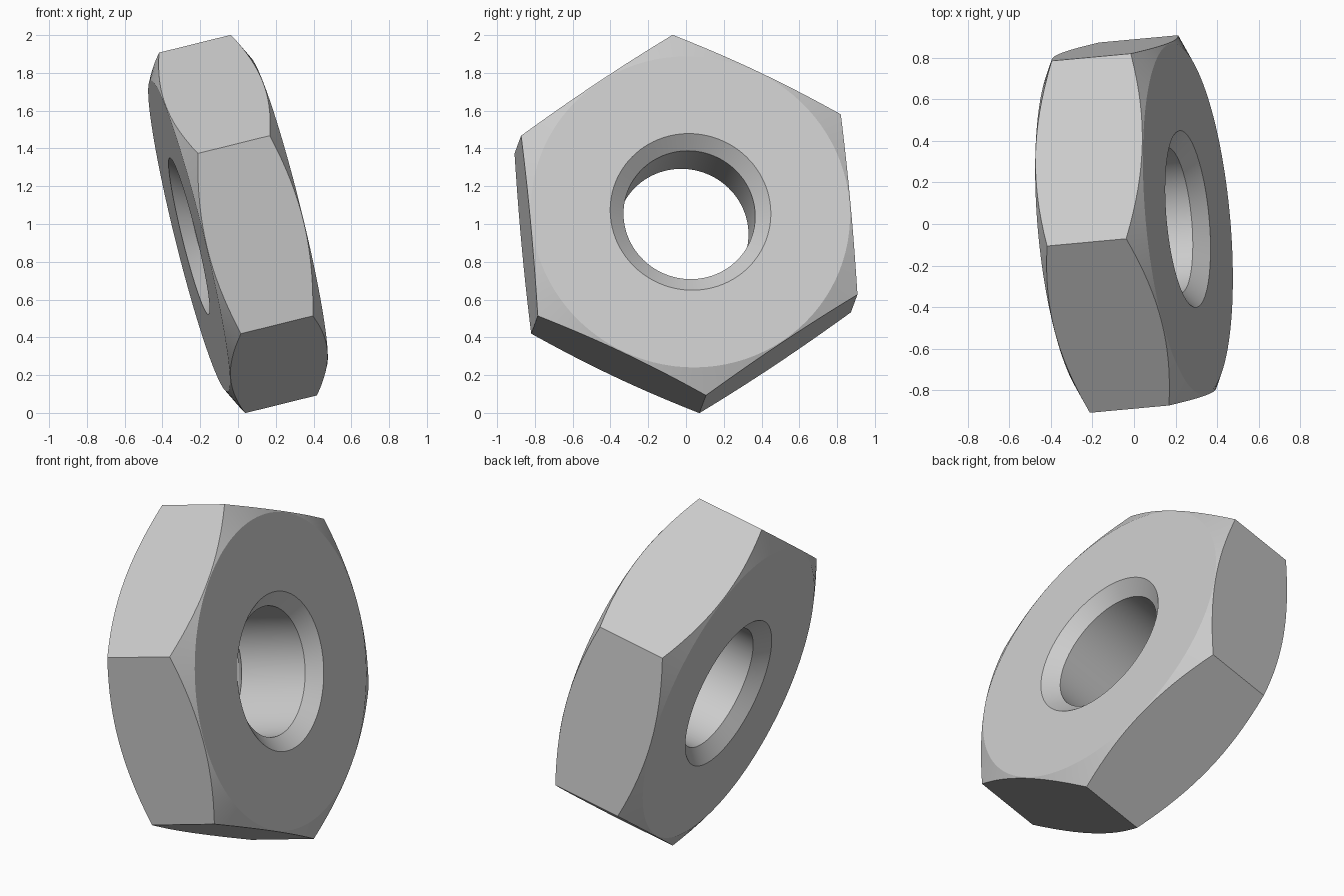
import bpy, bmesh, math
from mathutils import Vector, Matrix

cube = bpy.data.objects.get("Cube")
if cube:
    bpy.data.objects.remove(cube, do_unlink=True)

SEGMENTS = 96
CORNER = 0.985                                  # centre to hexagon corner
FLAT = CORNER * math.cos(math.pi / 6)           # centre to hexagon flat
HALF, BORE, RIM, FACE = 0.268, 0.35, 0.427, 0.848
OUTER = 1.1
SLOPE = 0.52                                    # corner chamfer steepness

# Ring cross-section: bore, countersinks, end faces and conical chamfers
upper = [(OUTER, HALF - (OUTER - FACE) * SLOPE), (FACE, HALF), (RIM, HALF), (BORE, 0.2)]
profile = upper + [(r, -h) for r, h in reversed(upper)]

# Spin the cross-section into a ring
bm = bmesh.new()
rings = []
for i in range(SEGMENTS):
    a = 2 * math.pi * i / SEGMENTS
    rings.append([bm.verts.new((r * math.cos(a), r * math.sin(a), h)) for r, h in profile])
n = len(profile)
for i in range(SEGMENTS):
    p, q = rings[i], rings[(i + 1) % SEGMENTS]
    for j in range(n):
        k = (j + 1) % n
        bm.faces.new((p[j], q[j], q[k], p[k]))

# Slice off the six wrench flats and cap each cut
for i in range(6):
    a = math.radians(30 + 60 * i)
    normal = Vector((math.cos(a), math.sin(a), 0))
    cut = bmesh.ops.bisect_plane(bm, geom=bm.verts[:] + bm.edges[:] + bm.faces[:],
                                 dist=1e-6, plane_co=normal * FLAT, plane_no=normal,
                                 clear_outer=True)
    edges = [e for e in cut["geom_cut"] if isinstance(e, bmesh.types.BMEdge) and e.is_boundary]
    bmesh.ops.holes_fill(bm, edges=edges, sides=0)
bmesh.ops.recalc_face_normals(bm, faces=bm.faces[:])

# Tilt the nut so that it rests on one corner
axis = Vector((0.38, 0.035, 0.094)).normalized()
corner = Vector((-0.22, -0.0875, 0.955))
corner = (corner - axis * corner.dot(axis)).normalized()
tilt = Matrix((corner, axis.cross(corner), axis)).transposed()
bm.transform(Matrix.Translation((0, 0, 1)) @ tilt.to_4x4())

mesh = bpy.data.meshes.new("hex_nut")
bm.to_mesh(mesh)
bm.free()
nut = bpy.data.objects.new("hex_nut", mesh)
bpy.context.collection.objects.link(nut)

# Grey metal
grey = bpy.data.materials.new("light_grey")
grey.use_nodes = True
colour = (0.6, 0.6, 0.6, 1)
grey.diffuse_color = colour
grey.node_tree.nodes["Principled BSDF"].inputs["Base Color"].default_value = colour
mesh.materials.append(grey)

# Smooth round surfaces, crisp edges
bpy.ops.object.select_all(action="DESELECT")
nut.select_set(True)
bpy.context.view_layer.objects.active = nut
bpy.ops.object.shade_smooth_by_angle(angle=math.radians(20))
